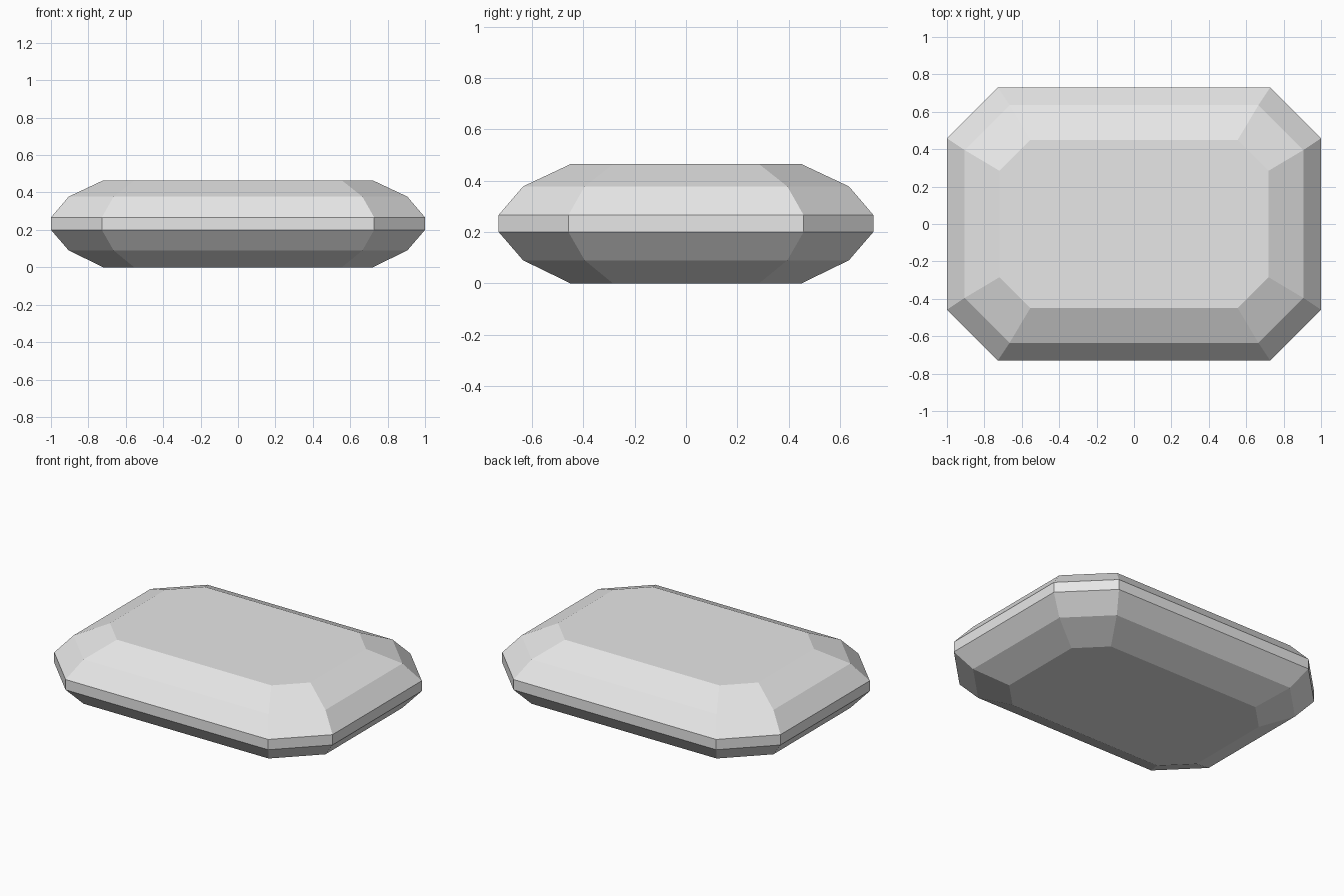
import bpy
import bmesh

# Remove the default cube
cube = bpy.data.objects.get("Cube")
if cube:
    bpy.data.objects.remove(cube, do_unlink=True)

# Stone colour
stone = bpy.data.materials.new("pale_grey")
stone.use_nodes = True
colour = (0.8, 0.8, 0.8, 1.0)
stone.diffuse_color = colour
stone.node_tree.nodes["Principled BSDF"].inputs["Base Color"].default_value = colour


def cut_corner_ring(bm, half_x, half_y, cut, z):
    """Rectangle with clipped corners, counter-clockwise from above."""
    quarter = [(half_x, half_y - cut), (half_x - cut, half_y)]
    points = []
    for sx, sy in ((1, 1), (-1, 1), (-1, -1), (1, -1)):
        corner = quarter if sx * sy > 0 else quarter[::-1]
        points += [(sx * x, sy * y, z) for x, y in corner]
    return [bm.verts.new(p) for p in points]


# Levels from base to table: half width, half depth, corner cut, height
levels = [
    (0.72, 0.45, 0.165, 0.0),
    (0.905, 0.635, 0.24, 0.09),
    (1.0, 0.73, 0.272, 0.2),
    (1.0, 0.73, 0.272, 0.267),
    (0.905, 0.635, 0.24, 0.378),
    (0.72, 0.45, 0.165, 0.465),
]

# Step-cut gem: flat base, lower facets, girdle, upper facets, flat table
bm = bmesh.new()
rings = [cut_corner_ring(bm, *level) for level in levels]
for low, high in zip(rings, rings[1:]):
    for i in range(len(low)):
        j = (i + 1) % len(low)
        bm.faces.new((low[i], low[j], high[j], high[i]))
bm.faces.new(rings[0][::-1])
bm.faces.new(rings[-1])
bmesh.ops.recalc_face_normals(bm, faces=bm.faces)

mesh = bpy.data.meshes.new("cut_gem")
bm.to_mesh(mesh)
bm.free()
mesh.materials.append(stone)
gem = bpy.data.objects.new("cut_gem", mesh)
bpy.context.collection.objects.link(gem)
